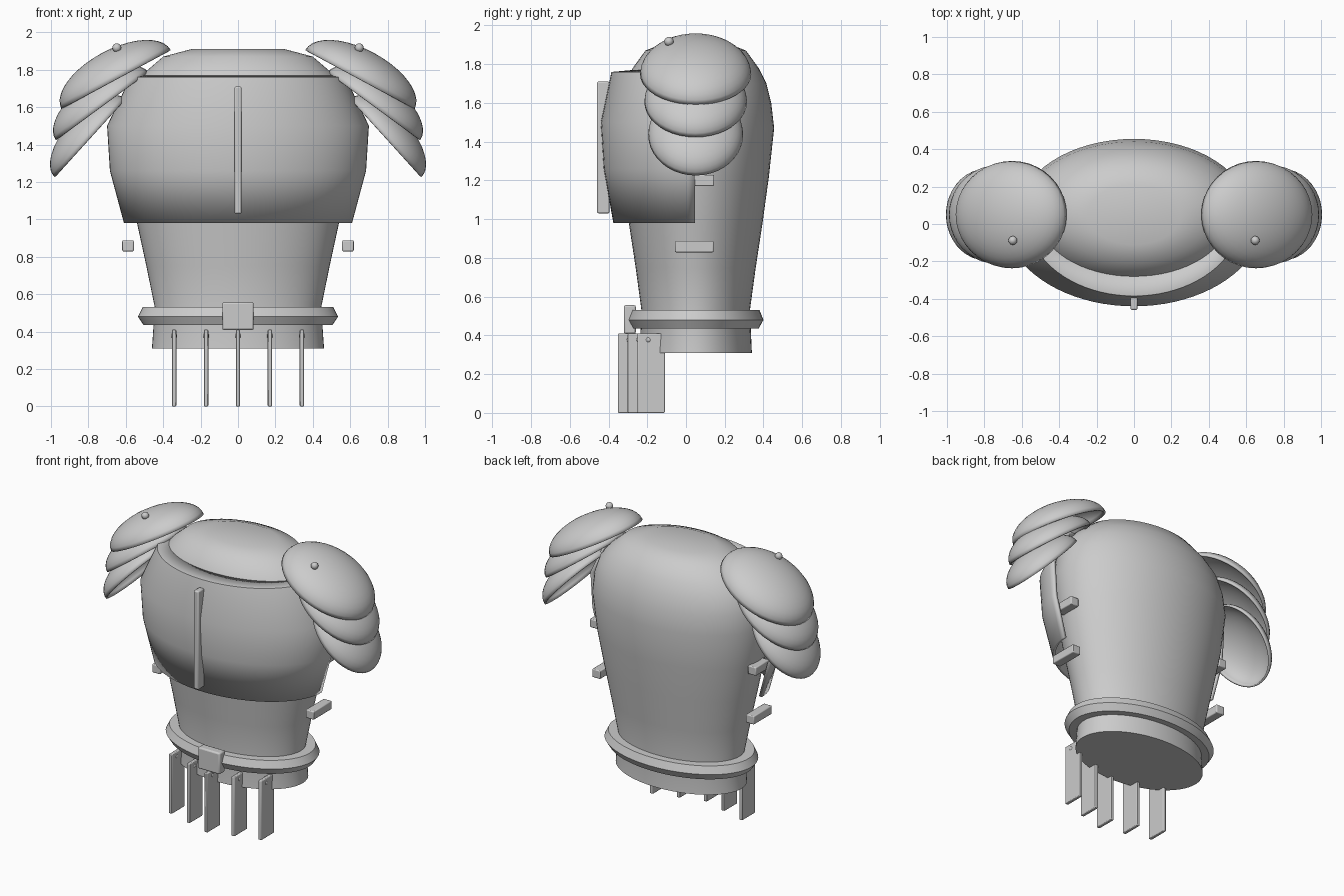
import bpy, bmesh, math
from mathutils import Matrix, Vector

cube = bpy.data.objects.get("Cube")
if cube:
    bpy.data.objects.remove(cube, do_unlink=True)

steel = bpy.data.materials.new("grey_steel")
steel.use_nodes = True
STEEL = (0.6, 0.6, 0.6, 1)
steel.diffuse_color = STEEL
steel.node_tree.nodes["Principled BSDF"].inputs["Base Color"].default_value = STEEL


def finish(name, bm, smooth=35, bevel=0, shell=0):
    mesh = bpy.data.meshes.new(name)
    bm.to_mesh(mesh)
    bm.free()
    mesh.materials.append(steel)
    ob = bpy.data.objects.new(name, mesh)
    bpy.context.collection.objects.link(ob)
    if shell:
        mod = ob.modifiers.new("shell", 'SOLIDIFY')
        mod.thickness, mod.offset = shell, -1
    if bevel:
        mod = ob.modifiers.new("bevel", 'BEVEL')
        mod.width, mod.segments = bevel, 2
    bpy.ops.object.select_all(action='DESELECT')
    ob.select_set(True)
    bpy.context.view_layer.objects.active = ob
    bpy.ops.object.shade_smooth_by_angle(angle=math.radians(smooth))
    return ob


def loft(rings, start, sweep, count, centre_y, caps=False):
    """Elliptical rings (z, radius x, radius y) joined from bottom to top."""
    bm = bmesh.new()
    closed = sweep > 6
    n = count if closed else count + 1
    rows = []
    for z, rx, ry in rings:
        angles = [start + sweep * i / count for i in range(n)]
        rows.append([bm.verts.new((rx * math.cos(a), centre_y + ry * math.sin(a), z))
                     for a in angles])
    for low, high in zip(rows, rows[1:]):
        for i in range(count):
            j = (i + 1) % n
            bm.faces.new((low[i], low[j], high[j], high[i]))
    if caps:
        bm.faces.new(rows[0][::-1])
        bm.faces.new(rows[-1])
    return bm


def box(name, centre, size, bevel=0.006):
    bm = bmesh.new()
    bmesh.ops.create_cube(bm, size=1, matrix=Matrix.Translation(centre) @ Matrix.Diagonal((*size, 1)))
    return finish(name, bm, bevel=bevel)


def ball(name, centre, radius):
    bm = bmesh.new()
    bmesh.ops.create_uvsphere(bm, u_segments=12, v_segments=8, radius=radius,
                              matrix=Matrix.Translation(centre))
    return finish(name, bm)


def dome(name, side, x, z, tilt, radius_x, radius_y, height):
    """Open half-ellipsoid tilted down towards the outside."""
    bm = bmesh.new()
    bmesh.ops.create_uvsphere(bm, u_segments=40, v_segments=20, radius=1)
    bmesh.ops.delete(bm, geom=[v for v in bm.verts if v.co.z < -0.01], context='VERTS')
    place = (Matrix.Translation((side * x, 0.05, z))
             @ Matrix.Rotation(side * math.radians(tilt), 4, 'Y')
             @ Matrix.Diagonal((radius_x, radius_y, height, 1)))
    bmesh.ops.transform(bm, matrix=place, verts=bm.verts)
    return finish(name, bm, shell=0.012)


# Torso core
torso = [(0.31, 0.46, 0.29), (0.53, 0.445, 0.28), (0.75, 0.49, 0.31), (0.98, 0.54, 0.345),
         (1.22, 0.59, 0.378), (1.47, 0.62, 0.405), (1.6, 0.605, 0.39), (1.7, 0.57, 0.365),
         (1.78, 0.505, 0.325), (1.87, 0.40, 0.26), (1.91, 0.25, 0.16)]
finish("torso", loft(torso, 0, math.tau, 64, 0.05, caps=True), smooth=50)

# Front plate wrapping half way round, with a shelf closing its top
plate = [(0.98, 0.61, 0.42), (1.26, 0.685, 0.47), (1.5, 0.70, 0.485),
         (1.76, 0.575, 0.43), (1.77, 0.50, 0.32)]
finish("breastplate", loft(plate, math.pi, math.pi, 40, 0.045), shell=0.02)
box("breastplate_ridge", (0, -0.427, 1.37), (0.038, 0.065, 0.68), 0.008)

# Belt with a bevelled outer edge
belt = [(0.435, 0.44, 0.28), (0.435, 0.505, 0.325), (0.48, 0.535, 0.35),
        (0.53, 0.51, 0.33), (0.53, 0.44, 0.28)]
finish("belt", loft(belt, 0, math.tau, 64, 0.05))
box("belt_buckle", (0, -0.29, 0.482), (0.168, 0.062, 0.148), 0.01)

# Hanging skirt plates, each with a rivet
for i in range(-2, 3):
    x, y = i * 0.171, -0.28 + abs(i) * 0.05
    box("skirt_plate", (x, y, 0.205), (0.024, 0.142, 0.41), 0.005)
    ball("skirt_rivet", (x, y - 0.015, 0.377), 0.017)

# Shoulder guards and side straps
for side, label in ((1, "left"), (-1, "right")):
    dome(label + "_upper_shoulder", side, 0.652, 1.748, 28.3, 0.332, 0.287, 0.16)
    dome(label + "_middle_shoulder", side, 0.727, 1.605, 36.3, 0.307, 0.265, 0.148)
    dome(label + "_lower_shoulder", side, 0.79, 1.435, 47.8, 0.283, 0.245, 0.137)
    ball(label + "_shoulder_rivet", (side * 0.648, -0.088, 1.917), 0.024)
    box(label + "_lower_strap", (side * 0.588, 0.043, 0.858), (0.062, 0.2, 0.058))
    box(label + "_upper_strap", (side * 0.605, 0.07, 1.2), (0.062, 0.15, 0.058))
